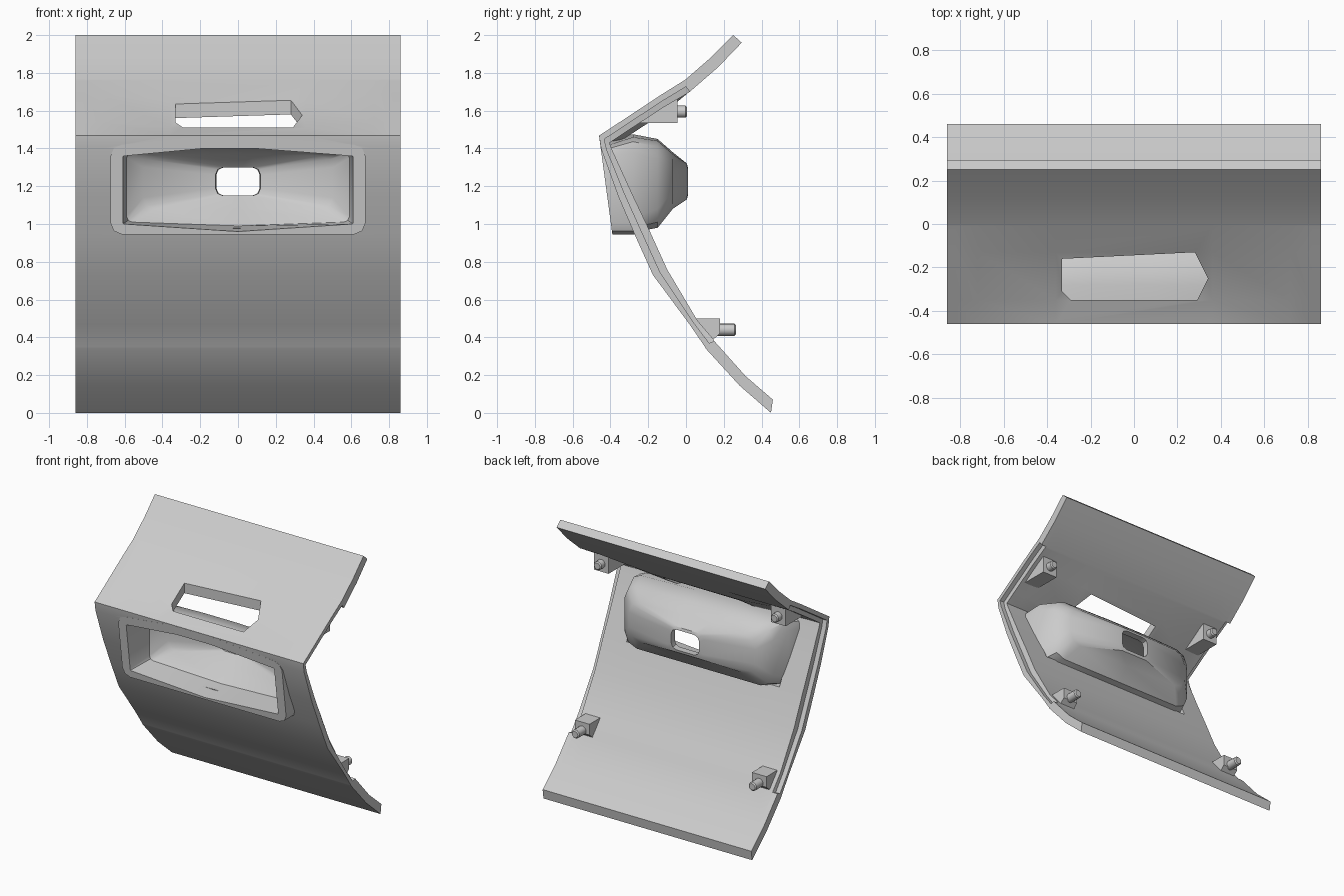
import bpy, bmesh, math
from mathutils import Matrix

if "Cube" in bpy.data.objects:
    bpy.data.objects.remove(bpy.data.objects["Cube"])


def make(name, bm, angle=30):
    bmesh.ops.recalc_face_normals(bm, faces=bm.faces)
    me = bpy.data.meshes.new(name)
    bm.to_mesh(me)
    bm.free()
    ob = bpy.data.objects.new(name, me)
    bpy.context.collection.objects.link(ob)
    if angle:
        smooth(ob, angle)
    return ob


def smooth(ob, angle):
    bpy.ops.object.select_all(action='DESELECT')
    bpy.context.view_layer.objects.active = ob
    ob.select_set(True)
    bpy.ops.object.shade_smooth_by_angle(angle=math.radians(angle))


def loft(name, rings, loop=False, angle=30):
    """Bridge equal-sized rings; cap the ends or join last to first."""
    bm = bmesh.new()
    vs = [[bm.verts.new(p) for p in r] for r in rings]
    n = len(vs[0])
    pairs = list(zip(vs, vs[1:])) + ([(vs[-1], vs[0])] if loop else [])
    for a, b in pairs:
        for i in range(n):
            j = (i + 1) % n
            bm.faces.new((a[i], a[j], b[j], b[i]))
    if not loop:
        bm.faces.new(vs[0])
        bm.faces.new(vs[-1])
    return make(name, bm, angle)


def cut(target, cutter):
    cutter.hide_render = True
    m = target.modifiers.new("cut", 'BOOLEAN')
    m.operation, m.solver, m.object = 'DIFFERENCE', 'EXACT', cutter
    bpy.context.view_layer.objects.active = target
    bpy.ops.object.modifier_apply(modifier=m.name)
    bpy.data.objects.remove(cutter)


# Bent panel: paired outer / inner profile points (y, z), top to bottom
outer = [(.25, 2), (.13, 1.88), (0, 1.767), (-.01, 1.76), (-.13, 1.685), (-.35, 1.54),
         (-.46, 1.468), (-.45, 1.40), (-.36, 1.15), (-.27, .94), (-.175, .73),
         (.02, .467), (.1, .35), (.105, .34), (.285, .143), (.45, 0)]
inner = [(.295, 1.96), (.17, 1.83), (.02, 1.70), (.01, 1.693), (-.115, 1.62), (-.33, 1.48),
         (-.405, 1.43), (-.39, 1.39), (-.29, 1.17), (-.2, .98), (-.1, .76),
         (.06, .49), (.145, .39), (.15, .38), (.315, .195), (.46, .07)]


def section(x):
    o, i = list(outer), list(inner)
    for k in range(len(o)):
        if abs(x) > .822 and 3 <= k <= 12:      # rebated side edges
            i[k] = tuple((a + b) / 2 for a, b in zip(o[k], i[k]))
        if abs(x) < .5 and k in (4, 5):         # dip around the slot
            o[k] = (o[k][0], o[k][1] - .03)
            i[k] = (i[k][0], i[k][1] - .03)
    return [(x, y, z) for y, z in o + i[::-1]]


panel = loft("panel", [section(x) for x in
                       (-.86, -.825, -.82, -.72, -.36, .36, .72, .82, .825, .86)], angle=0)

# Slot and window openings
slot = [(-.33, -.16), (.28, -.13), (.34, -.25), (.29, -.35), (-.29, -.35), (-.33, -.31)]
cut(panel, loft("slot_cutter", [[(x, y, z) for x, y in slot] for z in (1.44, 1.9)], angle=0))
win = [(-.63, .98), (.63, .98), (.63, 1.41), (-.63, 1.41)]
cut(panel, loft("window_cutter", [[(x, y, z) for x, z in win] for y in (-.7, -.02)], angle=0))
smooth(panel, 25)


# Window frame and recessed bowl as one closed shell
def ring(hx, zb, zt, r, top, bot, y0, slope=0.0):
    pts = [(hx, zb + r), (hx - .3 * r, zb + .3 * r), (hx - r, zb), (0, zb - bot)]
    left = [(-x, z) for x, z in pts[2::-1]]
    q = [(hx - r, zt), (hx - .3 * r, zt - .3 * r), (hx, zt - r)]
    topl = [(-x, z) for x, z in q[::-1]]
    mid = [(-.3 * hx, zt + top), (.15 * hx, zt + top)]
    return [(x, y0 + (1.465 - z) * slope, z) for x, z in pts + left + topl + mid + q]


loft("window_bowl", [
    ring(.675, .945, 1.42, .06, .045, 0, -.42, .33),
    ring(.675, .945, 1.42, .06, .045, 0, -.46, .135),
    ring(.61, 1.0, 1.36, .008, .04, .04, -.46, .135),
    ring(.59, 1.01, 1.38, .03, .03, .02, -.2),
    ring(.50, 1.08, 1.36, .06, .01, 0, -.11),
    ring(.12, 1.15, 1.30, .04, 0, 0, -.04),
    ring(.115, 1.15, 1.30, .04, 0, 0, .01),
    ring(.15, 1.13, 1.32, .04, 0, 0, .005),
    ring(.52, 1.08, 1.37, .09, .01, 0, -.07),
    ring(.61, .98, 1.44, .1, .01, 0, -.15),
    ring(.65, .955, 1.46, .08, .015, 0, -.28),
], loop=True, angle=35)

# Mounting blocks with pins, on both sides
blocks = {
    "upper": ([(-.28, 1.535), (-.045, 1.535), (-.045, 1.67), (-.08, 1.665)], -.06, .005, 1.595),
    "lower": ([(.04, .5), (.18, .5), (.18, .42), (.14, .385), (.09, .4)], .16, .265, .44),
}
for sx, side in ((-1, "left"), (1, "right")):
    for level, (prof, y0, y1, z) in blocks.items():
        x = sx * .73
        loft(f"{level}_block_{side}", [[(x + d, a, b) for a, b in prof] for d in (-.06, .06)], angle=0)
        bm = bmesh.new()
        r = bmesh.ops.create_cone(bm, cap_ends=True, segments=16, radius1=.032, radius2=.032,
                                  depth=y1 - y0,
                                  matrix=Matrix.Translation((x, (y0 + y1) / 2, z))
                                  @ Matrix.Rotation(-math.pi / 2, 4, 'X'))
        tip = [e for e in bm.edges if all(v.co.y > y1 - .001 for v in e.verts)]
        bmesh.ops.bevel(bm, geom=tip, offset=.008, segments=1, affect='EDGES')
        make(f"{level}_pin_{side}", bm)
